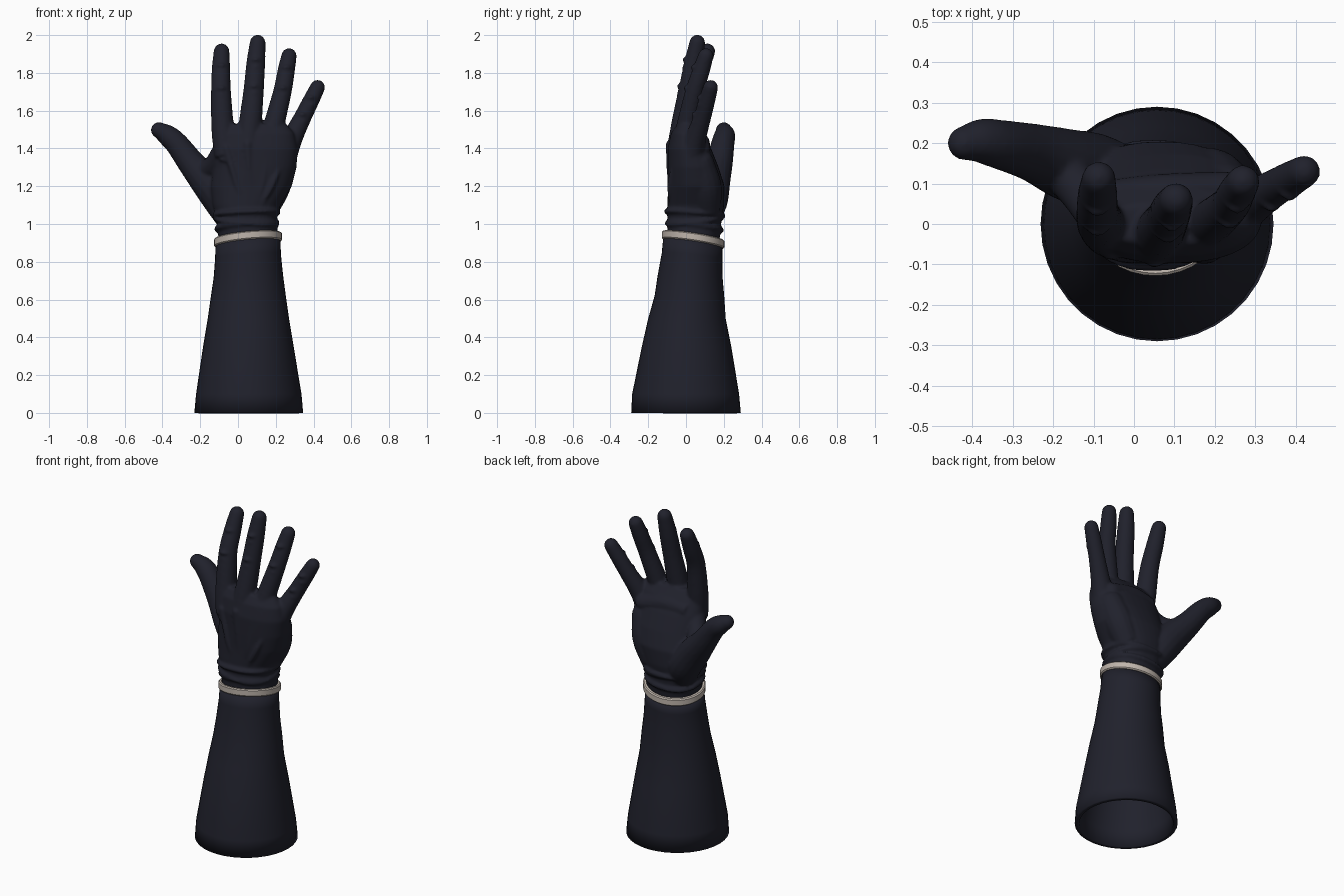
import bpy, bmesh, math
from mathutils import Vector

if "Cube" in bpy.data.objects:
    bpy.data.objects.remove(bpy.data.objects["Cube"])


def material(name, rgb):
    m = bpy.data.materials.new(name)
    m.use_nodes = True
    col = (*rgb, 1)
    m.diffuse_color = col
    b = m.node_tree.nodes["Principled BSDF"]
    b.inputs["Base Color"].default_value = col
    b.inputs["Roughness"].default_value = 0.8
    return m


navy = material("dark navy fabric", (0.0145, 0.0152, 0.025))
ivory = material("warm ivory", (0.52, 0.46, 0.41))


def make_object(name, bm, mat):
    bmesh.ops.recalc_face_normals(bm, faces=bm.faces)
    me = bpy.data.meshes.new(name)
    bm.to_mesh(me)
    bm.free()
    me.materials.append(mat)
    for p in me.polygons:
        p.use_smooth = True
    ob = bpy.data.objects.new(name, me)
    bpy.context.collection.objects.link(ob)
    return ob


def skin(bm, rings, caps=True, closed=False):
    """Join a list of equal point rings into a surface."""
    vs = [[bm.verts.new(p) for p in r] for r in rings]
    n = len(vs[0])
    pairs = list(zip(vs, vs[1:])) + ([(vs[-1], vs[0])] if closed else [])
    for a, b in pairs:
        for i in range(n):
            j = (i + 1) % n
            bm.faces.new((a[i], a[j], b[j], b[i]))
    if caps:
        bm.faces.new(vs[0][::-1])
        bm.faces.new(vs[-1])


def oval(cx, cy, rx, ry, z, power=2.0, tilt=0.0, n=36):
    """Level superellipse; tilt slopes it like the wrist band."""
    pts = []
    for i in range(n):
        a = math.tau * i / n
        c, s = math.cos(a), math.sin(a)
        x = rx * math.copysign(abs(c) ** (2 / power), c)
        y = ry * math.copysign(abs(s) ** (2 / power), s)
        pts.append(Vector((cx + x, cy + y, z + tilt * (0.09 * x - 0.15 * y))))
    return pts


def spline(keys, steps=5):
    """Catmull-Rom through (x, y, z, radius) keys."""
    k = [Vector(p) for p in keys]
    k = [2 * k[0] - k[1]] + k + [2 * k[-1] - k[-2]]
    out = []
    for a, b, c, d in zip(k, k[1:], k[2:], k[3:]):
        for s in range(steps):
            t = s / steps
            out.append(0.5 * (2 * b + (c - a) * t + (2 * a - 5 * b + 4 * c - d) * t * t
                              + (3 * b - a - 3 * c + d) * t ** 3))
    return out + [k[-2]]


def tube(bm, keys, n=16):
    """Round limb along a path, with a domed tip."""
    path = spline(keys)
    pos = [p.xyz for p in path]
    rad = [p.w for p in path]
    end = (pos[-1] - pos[-2]).normalized()
    tip, r = pos[-1], rad[-1]
    for a in (0.4, 0.8, 1.15, 1.4):
        pos.append(tip + end * r * math.sin(a))
        rad.append(r * math.cos(a))
    rings = []
    for i, p in enumerate(pos):
        t = (pos[min(i + 1, len(pos) - 1)] - pos[max(i - 1, 0)]).normalized()
        u = t.cross(Vector((0.1, 1, 0.05))).normalized()
        v = t.cross(u)
        rings.append([p + rad[i] * (u * math.cos(math.tau * j / n) + v * math.sin(math.tau * j / n))
                      for j in range(n)])
    skin(bm, rings)


# Flared hollow sleeve
bm = bmesh.new()
sleeve = [(0.057, 0, 0.288, 0.29, 0, 0), (0.057, -0.002, 0.279, 0.283, 0.1, 0),
          (0.055, 0.003, 0.24, 0.237, 0.35, 0), (0.055, 0.005, 0.215, 0.205, 0.5, 0),
          (0.055, 0.018, 0.198, 0.184, 0.62, 0), (0.055, 0.022, 0.184, 0.172, 0.72, 0.3),
          (0.053, 0.032, 0.174, 0.16, 0.83, 0.7), (0.053, 0.036, 0.172, 0.157, 0.9, 1)]
skin(bm, [oval(*s[:5], tilt=s[5]) for s in sleeve], caps=False)
ob = make_object("sleeve", bm, navy)
mod = ob.modifiers.new("cloth thickness", "SOLIDIFY")
mod.thickness = 0.025
mod.offset = -1

# Tilted band round the wrist
bm = bmesh.new()
profile = [(0, -0.022), (0.006, -0.016), (0.006, 0.016), (0, 0.022), (-0.012, 0.022), (-0.012, -0.022)]
skin(bm, [oval(0.053, 0.038, 0.174 + d, 0.16 + d, 0.917 + h, tilt=1) for d, h in profile],
     caps=False, closed=True)
band = make_object("wrist_band", bm, ivory)

# Gloved hand: overlapping volumes fused into one skin
bm = bmesh.new()
palm = [(0.052, 0.036, 0.145, 0.13, 0.84), (0.052, 0.042, 0.158, 0.14, 0.95),
        (0.045, 0.045, 0.158, 0.143, 1.02), (0.045, 0.052, 0.18, 0.15, 1.1),
        (0.07, 0.054, 0.215, 0.15, 1.2), (0.09, 0.038, 0.22, 0.135, 1.3),
        (0.092, 0.018, 0.225, 0.115, 1.4), (0.088, 0.005, 0.21, 0.085, 1.48),
        (0.085, 0.0, 0.17, 0.05, 1.53)]
skin(bm, [oval(*p, power=2.3) for p in palm])

fingers = {
    "index": [(-0.06, -0.02, 1.36, 0.065), (-0.08, 0.0, 1.5, 0.061), (-0.09, 0.03, 1.7, 0.053),
              (-0.09, 0.075, 1.82, 0.049), (-0.087, 0.113, 1.914, 0.042)],
    "middle": [(0.05, -0.04, 1.38, 0.065), (0.066, -0.015, 1.54, 0.061), (0.083, 0.014, 1.71, 0.054),
               (0.094, 0.04, 1.85, 0.05), (0.104, 0.06, 1.96, 0.042)],
    "ring": [(0.155, -0.025, 1.36, 0.063), (0.19, 0.005, 1.52, 0.056), (0.235, 0.045, 1.7, 0.049),
             (0.255, 0.08, 1.81, 0.046), (0.27, 0.105, 1.89, 0.041)],
    "little": [(0.24, 0.02, 1.34, 0.068), (0.285, 0.05, 1.45, 0.056), (0.34, 0.085, 1.56, 0.047),
               (0.385, 0.11, 1.65, 0.044), (0.421, 0.13, 1.723, 0.04)],
}
for keys in fingers.values():
    tube(bm, keys)
    # Knuckle swelling and glove creases on the back of each joint
    for k, (x, y, z, r) in enumerate(keys[:4]):
        if k == 1:
            continue
        back = y - r * (0.86 if k else 0.7)
        for dz in (-0.016, 0.016):
            tube(bm, [(x - r * 0.6, back + 0.014, z + dz, 0.008), (x, back - 0.006, z + dz * 1.3, 0.011),
                      (x + r * 0.6, back + 0.014, z + dz, 0.008)], n=8)
    # Tendon running down to the wrist
    x, y, z, r = keys[0]
    tube(bm, [(0.05 + x * 0.3, -0.075, 1.1, 0.014), (0.03 + x * 0.65, -0.083, 1.22, 0.016),
              (x, y - r * 0.72, z + 0.04, 0.022)], n=10)

# Thumb, its fleshy root and the web towards the first finger
tube(bm, [(-0.04, 0.09, 1.04, 0.085), (-0.085, 0.125, 1.12, 0.095), (-0.16, 0.145, 1.22, 0.09),
          (-0.245, 0.175, 1.32, 0.073), (-0.325, 0.195, 1.425, 0.062), (-0.375, 0.205, 1.47, 0.056),
          (-0.418, 0.2, 1.497, 0.043)])
tube(bm, [(-0.19, 0.155, 1.27, 0.06), (-0.13, 0.08, 1.31, 0.055), (-0.08, 0.02, 1.38, 0.06)])
# Heel of the palm and the pads under the fingers
tube(bm, [(0.14, 0.11, 1.08, 0.075), (0.19, 0.1, 1.2, 0.088), (0.225, 0.07, 1.32, 0.08)])
tube(bm, [(-0.06, 0.06, 1.42, 0.05), (0.08, 0.07, 1.43, 0.055), (0.23, 0.08, 1.4, 0.05)])

# Bunched fabric folds at the wrist
for z, slope, w in ((0.985, 0.8, 0.014), (1.02, -0.7, 0.012), (1.055, 0.5, 0.012)):
    d = 0.004 + (z - 0.985) * 0.15
    folds = [(d + w * math.cos(a), w * math.sin(a)) for a in (math.tau * i / 8 for i in range(8))]
    skin(bm, [oval(0.045, 0.046, 0.155 + e, 0.138 + e, z + h, 2.3, slope) for e, h in folds],
         caps=False, closed=True)

hand = make_object("gloved_hand", bm, navy)
mod = hand.modifiers.new("fuse", "REMESH")
mod.mode = "VOXEL"
mod.voxel_size = 0.0085
mod.use_smooth_shade = True
mod = hand.modifiers.new("soften", "SMOOTH")
mod.factor = 0.5
mod.iterations = 4

# Keep rims crisp on the sleeve and band
bpy.ops.object.select_all(action="DESELECT")
for o in (ob, band):
    o.select_set(True)
bpy.context.view_layer.objects.active = ob
bpy.ops.object.shade_smooth_by_angle(angle=math.radians(35))
